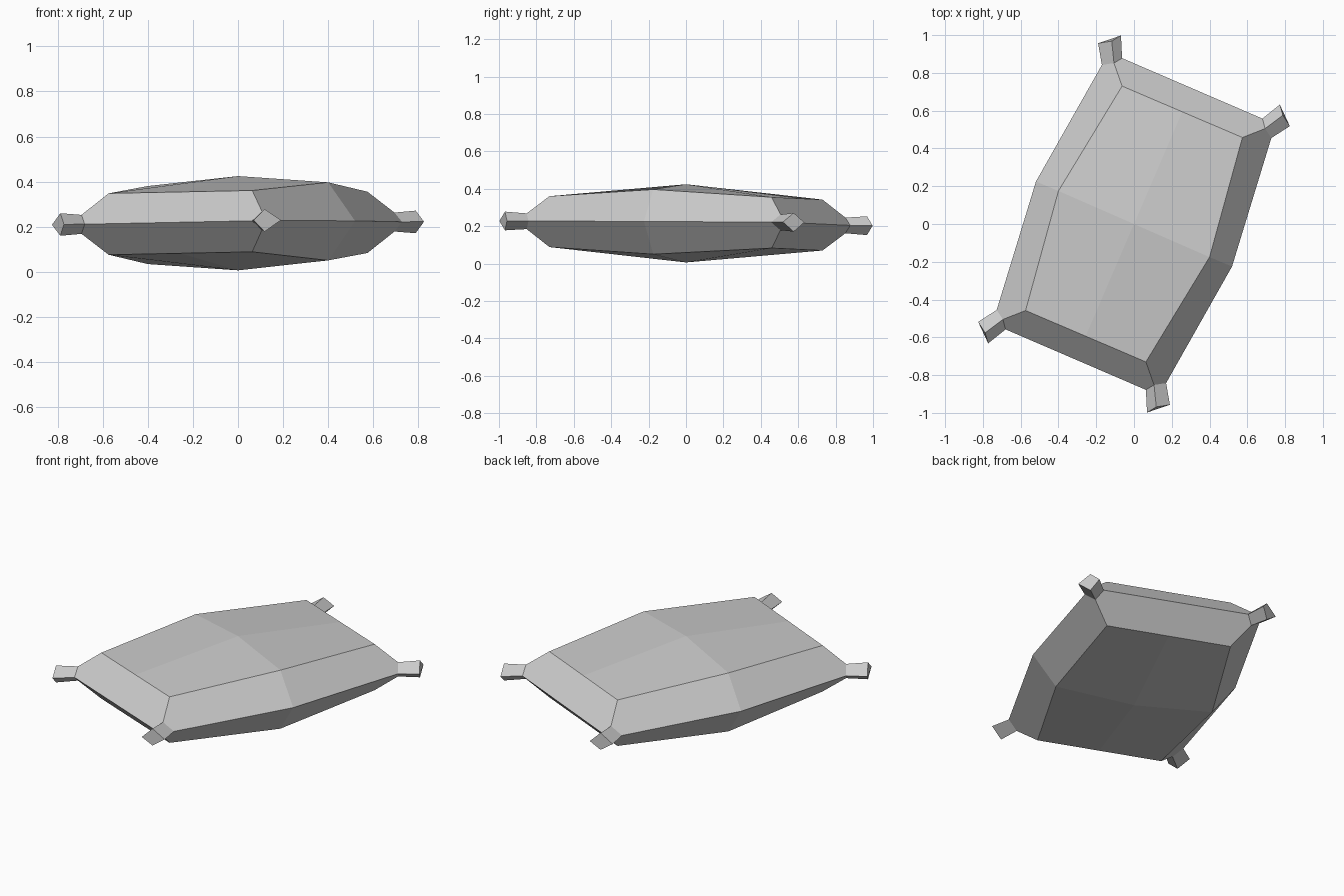
import bpy
import bmesh
from mathutils import Vector

cube = bpy.data.objects.get("Cube")
if cube:
    bpy.data.objects.remove(cube)

grey = bpy.data.materials.new("grey_fabric")
grey.use_nodes = True
color = (0.6, 0.6, 0.6, 1)
grey.diffuse_color = color
grey.node_tree.nodes["Principled BSDF"].inputs["Base Color"].default_value = color

# Heights above the slightly tilted seam plane
PANEL, WAIST, CROWN, ROOT, TIP = 0.136, 0.173, 0.209, 0.042, 0.05


def place(xy, h, turn, flip):
    """Point above or below the seam; turn is 1 or -1 for the half turn."""
    x, y = xy[0] * turn, xy[1] * turn
    return Vector((x, y, 0.2155 + 0.0155 * x - 0.0112 * y + h * flip))


def make_object(name, faces):
    bm = bmesh.new()
    for face in faces:
        bm.faces.new([bm.verts.new(p) for p in face])
    bmesh.ops.remove_doubles(bm, verts=bm.verts, dist=0.002)
    bmesh.ops.recalc_face_normals(bm, faces=bm.faces)
    mesh = bpy.data.meshes.new(name)
    bm.to_mesh(mesh)
    bm.free()
    mesh.materials.append(grey)
    obj = bpy.data.objects.new(name, mesh)
    bpy.context.collection.objects.link(obj)


# Plan of one half: panel corners, waist, and the two corner tufts
side_panel, front_panel = (-0.574, -0.458), (0.063, -0.73)
end_middle = (-0.2555, -0.594)
waist_panel, waist_seam = (0.4, -0.175), (0.519, -0.225)
opposite = lambda p: (-p[0], -p[1])

# Tuft plan: seam start, ridge, seam end, at the root and at the tip
side_root = [(-0.727, -0.455), (-0.694, -0.505), (-0.68, -0.558)]
side_tip = [(-0.825, -0.518), (-0.788, -0.576), (-0.772, -0.632)]
front_root = [(0.063, -0.878), (0.106, -0.852), (0.17, -0.842)]
front_tip = [(0.069, -0.998), (0.118, -0.968), (0.19, -0.957)]

# Cushion body: top and bottom, repeated by a half turn
body = []
for turn in (1, -1):
    for flip in (1, -1):
        side = (side_panel, PANEL)
        front = (front_panel, PANEL)
        middle = (end_middle, PANEL)
        center = ((0, 0), CROWN)
        waist = (waist_panel, WAIST)
        far_waist = (opposite(waist_panel), WAIST)
        seam = (waist_seam, 0)
        far_side = (opposite(side_panel), PANEL)
        outlines = [
            [center, far_waist, side, middle],
            [center, middle, front, waist],
            [side, (side_root[1], ROOT), (side_root[2], 0),
             (front_root[0], 0), (front_root[1], ROOT), front, middle],
            [front, (front_root[1], ROOT), (front_root[2], 0), seam, waist],
            [waist, seam, (opposite(side_root[0]), 0),
             (opposite(side_root[1]), ROOT), far_side],
        ]
        for outline in outlines:
            body.append([place(xy, h, turn, flip) for xy, h in outline])
make_object("cushion_body", body)


# Flared square tufts at the four corners
def tuft(name, root, tip, turn):
    def ring(plan, h):
        return [place(plan[0], 0, turn, 1), place(plan[1], h, turn, 1),
                place(plan[2], 0, turn, 1), place(plan[1], h, turn, -1)]
    a, b = ring(root, ROOT), ring(tip, TIP)
    faces = [[a[i], a[(i + 1) % 4], b[(i + 1) % 4], b[i]] for i in range(4)]
    make_object(name, faces + [b])


tuft("right_corner_tuft", side_root, side_tip, 1)
tuft("left_corner_tuft", side_root, side_tip, -1)
tuft("front_corner_tuft", front_root, front_tip, 1)
tuft("back_corner_tuft", front_root, front_tip, -1)
